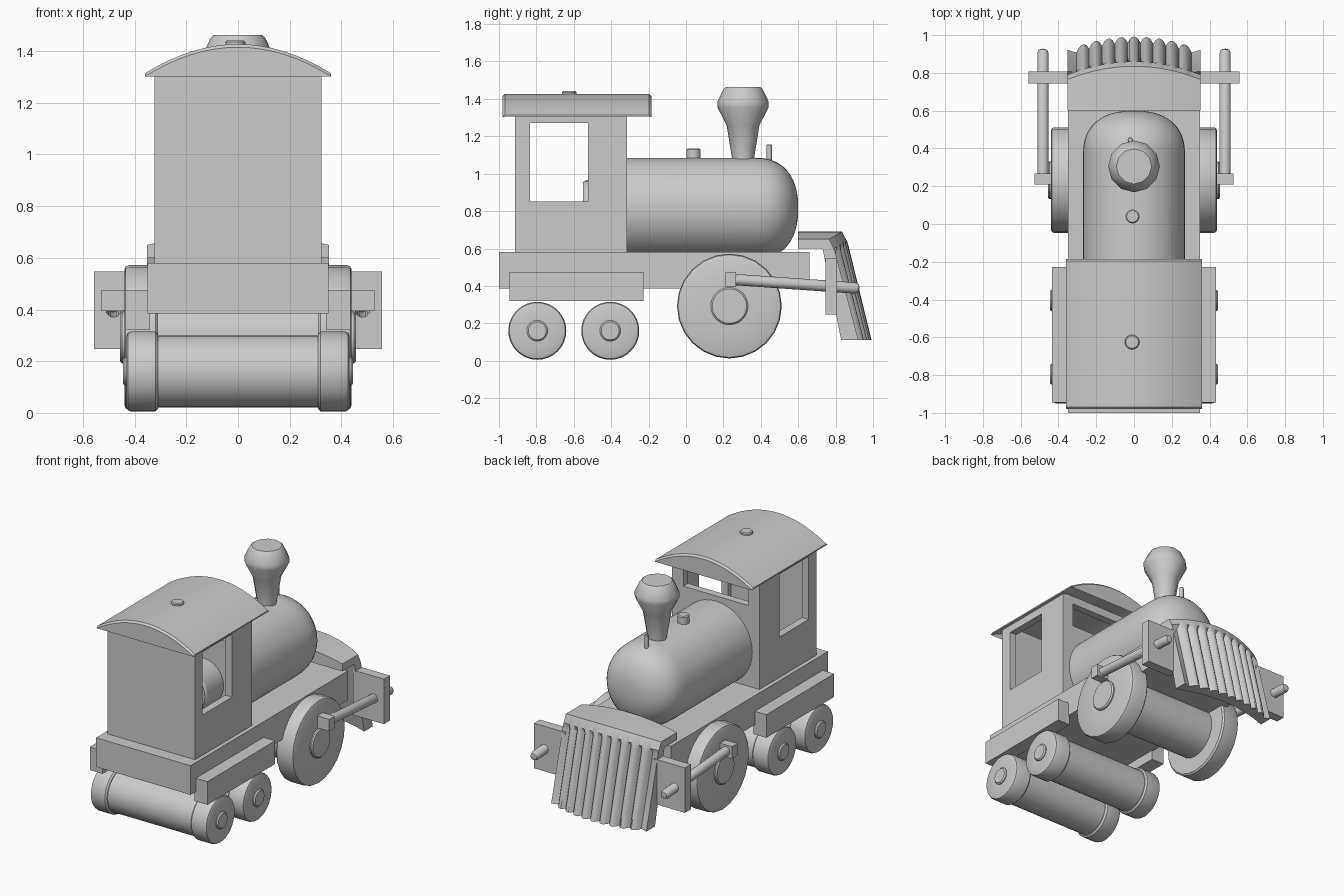
import bpy, bmesh, math
from mathutils import Matrix

if "Cube" in bpy.data.objects:
    bpy.data.objects.remove(bpy.data.objects["Cube"])


def finish(name, bm, smooth=True):
    bmesh.ops.remove_doubles(bm, verts=bm.verts, dist=1e-5)
    bmesh.ops.recalc_face_normals(bm, faces=bm.faces)
    me = bpy.data.meshes.new(name)
    bm.to_mesh(me)
    bm.free()
    ob = bpy.data.objects.new(name, me)
    bpy.context.collection.objects.link(ob)
    if smooth:
        bpy.ops.object.select_all(action='DESELECT')
        ob.select_set(True)
        bpy.context.view_layer.objects.active = ob
        bpy.ops.object.shade_smooth_by_angle(angle=math.radians(32))
    return ob


def box(name, x, y, z):
    bm = bmesh.new()
    size = [b - a for a, b in (x, y, z)]
    mid = [(a + b) / 2 for a, b in (x, y, z)]
    bmesh.ops.create_cube(bm, size=1, matrix=Matrix.Translation(mid) @ Matrix.Diagonal((*size, 1)))
    return finish(name, bm, False)


def lathe(name, profile, loc, axis='Z', seg=24):
    """Spin (radius, height) points round the z axis, then turn it to the wanted axis."""
    bm = bmesh.new()
    rings = []
    for r, h in profile:
        rings.append([bm.verts.new((r * math.cos(2 * math.pi * i / seg), r * math.sin(2 * math.pi * i / seg), h))
                      for i in range(seg if r > 0 else 1)])
    for a, b in zip(rings, rings[1:]):
        for i in range(seg):
            j = (i + 1) % seg
            quad = [a[i % len(a)], a[j % len(a)], b[j % len(b)], b[i % len(b)]]
            bm.faces.new(list(dict.fromkeys(quad)))
    turn = {'X': Matrix.Rotation(math.pi / 2, 4, 'Y'), 'Y': Matrix.Rotation(-math.pi / 2, 4, 'X'),
            'Z': Matrix.Identity(4)}[axis]
    bm.transform(Matrix.Translation(loc) @ turn)
    return finish(name, bm)


def loft(name, sections, smooth=True):
    """Join closed cross-sections in order and cap both ends."""
    bm = bmesh.new()
    rings = [[bm.verts.new(p) for p in s] for s in sections]
    n = len(rings[0])
    for a, b in zip(rings, rings[1:]):
        for i in range(n):
            bm.faces.new((a[i], a[(i + 1) % n], b[(i + 1) % n], b[i]))
    bm.faces.new(rings[0])
    bm.faces.new(rings[-1])
    return finish(name, bm, smooth)


def peg(r, h0, h1, b=0.006):
    return [(0, h0), (r, h0), (r, h1 - b), (r - b, h1), (0, h1)]


# Chassis
box('chassis', (-.35, .35), (-1, .66), (.385, .58))

# Cab shell with side windows and a front window
cab = box('cab', (-.323, .323), (-.915, -.315), (.57, 1.335))
cutters = [box('cab_hollow', (-.273, .273), (-.865, -.365), (.6, 1.5)),
           box('side_window_cutter', (-.5, .5), (-.835, -.525), (.85, 1.27)),
           box('front_window_cutter', (-.24, .24), (-.5, -.2), (1.12, 1.28))]
for c in cutters:
    c.hide_render = True
    c.display_type = 'WIRE'
    m = cab.modifiers.new(c.name, 'BOOLEAN')
    m.object = c
    m.operation = 'DIFFERENCE'
    m.solver = 'EXACT'
bpy.context.view_layer.update()
evaluated = cab.evaluated_get(bpy.context.evaluated_depsgraph_get())
mesh = bpy.data.meshes.new_from_object(evaluated)
cab.modifiers.clear()
cab.data = mesh
for c in cutters:
    bpy.data.objects.remove(c)

# Arched roof, with softened front and back rims
xs = [-.36 + .72 * i / 16 for i in range(17)]
roof = []
for y, inset in ((-.98, .012), (-.968, 0), (-.197, 0), (-.185, .012)):
    top = [(x, y, 1.427 - .113 * (x / .36) ** 2 - inset) for x in xs]
    low = [(x, y, 1.387 - .082 * (x / .36) ** 2) for x in reversed(xs)]
    roof.append(top + low)
loft('roof', roof)
lathe('roof_vent', peg(.039, 1.40, 1.441), (-.01, -.625, 0), seg=16)

# Boiler with a rounded nose, and its rear end inside the cab
nose = []
for i in range(13):
    a = math.pi / 2 * i / 12
    nose.append((.27 * math.cos(a) ** (2 / 2.35), .37 + .23 * math.sin(a) ** (2 / 2.35)))
nose[-1] = (0, .60)
lathe('boiler', [(0, -.34), (.27, -.34)] + nose, (0, 0, .815), 'Y', 40)
lathe('boiler_rear', [(0, -.55), (.14, -.55), (.15, -.535), (.15, -.33), (0, -.33)], (0, 0, .815), 'Y', 24)

# Chimney, dome and whistle
lathe('chimney', [(0, 1.03), (.06, 1.03), (.06, 1.09), (.088, 1.26), (.137, 1.355), (.137, 1.385),
                  (.105, 1.452), (.093, 1.463), (0, 1.463)], (0, .305, 0), seg=12)
lathe('steam_dome', peg(.037, 1.05, 1.135), (-.008, .04, 0), seg=16)
lathe('whistle', peg(.014, 1.0, 1.157, .004), (-.02, .445, 0), seg=12)


# Wheel sets: drum, flanged wheels and hub caps in one profile
def wheel_set(name, y, z, r, drum, hub, inner, outer, cap, seg):
    b = .018
    half = [(0, cap), (hub - .008, cap), (hub, cap - .008), (hub, outer), (r - b, outer),
            (r - b * .3, outer - b * .3), (r, outer - b), (r, inner + .01), (r - .01, inner), (drum, inner)]
    lathe(name, half + [(q, -h) for q, h in reversed(half)], (0, y, z), 'X', seg)


for i, y in enumerate((-.795, -.405)):
    wheel_set(f'small_wheels_{i + 1}', y, .16, .155, .14, .056, .31, .432, .445, 32)
wheel_set('drive_wheels', .232, .292, .28, .165, .1, .31, .44, .456, 24)

# Side boxes, bumpers, crank blocks and drive rods on both sides
for side, s in (('left', -1), ('right', 1)):
    def span(a, b):
        return tuple(sorted((s * a, s * b)))
    box(f'side_box_{side}', span(.34, .435), (-.945, -.228), (.32, .475))
    box(f'bumper_{side}', span(.33, .558), (.745, .808), (.247, .548))
    box(f'crank_block_{side}', span(.44, .528), (.21, .268), (.395, .475))
    rod = lathe(f'drive_rod_{side}', [(0, 0), (.03, 0), (.03, .675), (.022, .695), (0, .70)], (0, 0, 0), 'Y', 16)
    rod.location = (s * .482, .23, .436)
    rod.rotation_euler.x = -math.radians(4)

# Ribbed, bowed cowcatcher
ribs, per = 9, 6
sections = []
stations = [(-.352, 1)] + [(-.305 + .61 * i / (ribs * per), i % per / per) for i in range(ribs * per + 1)] + [(.352, 1)]
for x, u in stations:
    t = 1 - (x / .352) ** 2
    g = 0 if abs(x) > .34 else .032 * abs(2 * u - 1) ** 2.2
    d, h = .07 * t, .04 * t
    sections.append([(x, .60, .60), (x, .60, .65 + h), (x, .765 + d, .65 + h), (x, .79 + d, .60 + h),
                     (x, .80 + d - g, .57 + h), (x, .922 + d - g, .11), (x, .83 + d, .11), (x, .73 + d * .5, .60)])
loft('cowcatcher', sections)
